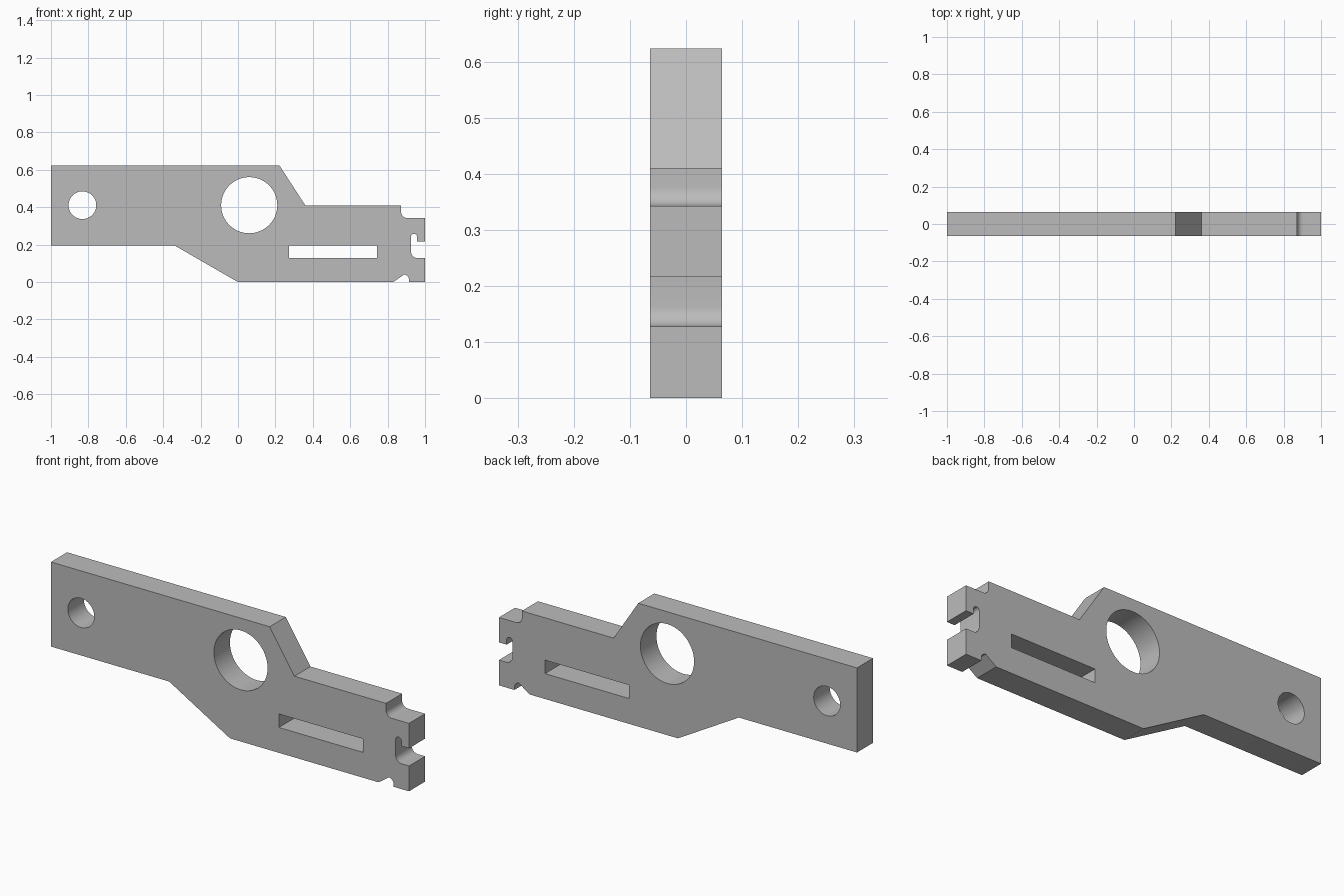
import bpy
import bmesh
from math import cos, sin, radians
from mathutils import Vector

cube = bpy.data.objects.get("Cube")
if cube:
    bpy.data.objects.remove(cube)

HALF = 0.064   # half thickness of the plate
TOP = 0.623


def arc(cx, cz, r, start, end, steps=8):
    """Points along an arc, angles in degrees."""
    angles = [radians(start + (end - start) * i / steps) for i in range(steps + 1)]
    return [(cx + r * cos(a), cz + r * sin(a)) for a in angles]


def circle(cx, cz, r, steps):
    return arc(cx, cz, r, 0, 360, steps)[:-1]


# Outer profile, clockwise from the top left corner
outline = [(-1, TOP), (0.222, TOP), (0.36, 0.41), (0.872, 0.41)]
outline += arc(0.904, 0.375, 0.032, 180, 270)            # upper step fillet
outline += [(1, 0.343), (1, 0.217), (0.957, 0.217)]
outline += arc(0.941, 0.242, 0.016, 0, 180, 12)          # rounded top of end notch
outline += arc(0.96, 0.163, 0.035, 180, 270)             # lower notch fillet
outline += [(1, 0.128), (1, 0), (0.914, 0)]
outline += arc(0.884, 0.012, 0.03, 0, 80)                # relief under the tip
outline += [(0.83, 0), (0, 0), (-0.34, 0.196), (-1, 0.196)]

# Openings through the plate
slot = [(0.273, 0.128), (0.743, 0.128), (0.743, 0.196), (0.273, 0.196)]
loops = [outline, circle(0.06, 0.411, 0.15, 64), circle(-0.832, 0.411, 0.074, 48), slot]

# Fill the profile and extrude it to a solid
bm = bmesh.new()
edges = []
for loop in loops:
    verts = [bm.verts.new((x, -HALF, z)) for x, z in loop]
    edges += [bm.edges.new((verts[i - 1], verts[i])) for i in range(len(verts))]
bmesh.ops.triangle_fill(bm, edges=edges, use_beauty=True, normal=Vector((0, -1, 0)))
extruded = bmesh.ops.extrude_face_region(bm, geom=bm.faces[:], use_keep_orig=True)
moved = [g for g in extruded["geom"] if isinstance(g, bmesh.types.BMVert)]
bmesh.ops.translate(bm, verts=moved, vec=(0, 2 * HALF, 0))
bmesh.ops.recalc_face_normals(bm, faces=bm.faces[:])
mesh = bpy.data.meshes.new("bracket_plate")
bm.to_mesh(mesh)
bm.free()

plate = bpy.data.objects.new("bracket_plate", mesh)
bpy.context.collection.objects.link(plate)

# Plain grey metal
grey = bpy.data.materials.new("plain_grey")
grey.use_nodes = True
colour = (0.5, 0.5, 0.5, 1)
grey.diffuse_color = colour
grey.node_tree.nodes["Principled BSDF"].inputs["Base Color"].default_value = colour
mesh.materials.append(grey)

# Smooth bores and fillets, crisp edges
bpy.ops.object.select_all(action="DESELECT")
plate.select_set(True)
bpy.context.view_layer.objects.active = plate
bpy.ops.object.shade_smooth_by_angle(angle=radians(30))
